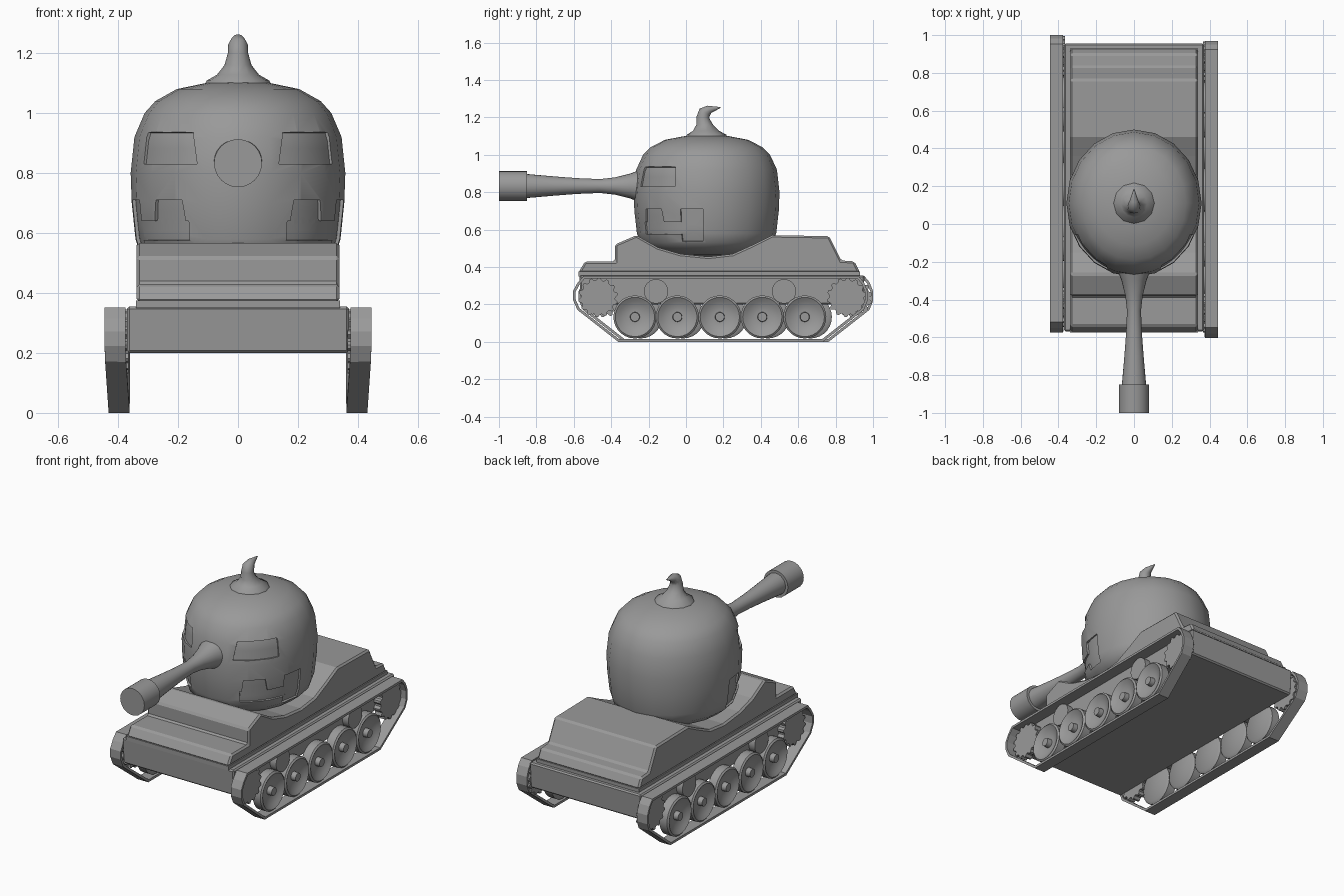
import bpy, bmesh
from math import sin, cos, pi, radians
from mathutils import Vector

cube = bpy.data.objects.get("Cube")
if cube:
    bpy.data.objects.remove(cube, do_unlink=True)

grey = bpy.data.materials.new("plain grey")
grey.use_nodes = True
grey.diffuse_color = (0.32, 0.32, 0.32, 1)
grey.node_tree.nodes["Principled BSDF"].inputs["Base Color"].default_value = grey.diffuse_color


def make(name, verts, faces, smooth=None, fix=True):
    mesh = bpy.data.meshes.new(name)
    mesh.from_pydata(verts, [], faces)
    bm = bmesh.new()
    bm.from_mesh(mesh)
    bmesh.ops.remove_doubles(bm, verts=bm.verts, dist=0.0001)
    if fix:
        bmesh.ops.recalc_face_normals(bm, faces=bm.faces)
    bm.to_mesh(mesh)
    bm.free()
    mesh.materials.append(grey)
    ob = bpy.data.objects.new(name, mesh)
    bpy.context.collection.objects.link(ob)
    if smooth:
        smooth_shade(ob, smooth)
    return ob


def smooth_shade(ob, angle):
    bpy.ops.object.select_all(action="DESELECT")
    ob.select_set(True)
    bpy.context.view_layer.objects.active = ob
    bpy.ops.object.shade_smooth_by_angle(angle=radians(angle))


def loft(name, rings, smooth=None):
    """Skin equal rings of points and cap both ends."""
    n = len(rings[0])
    verts = [p for ring in rings for p in ring]
    faces = [(i * n + j, i * n + (j + 1) % n, (i + 1) * n + (j + 1) % n, (i + 1) * n + j)
             for i in range(len(rings) - 1) for j in range(n)]
    faces += [tuple(range(n)), tuple(range(len(verts) - n, len(verts)))]
    return make(name, verts, faces, smooth)


def lathe(name, centre, axis, profile, n=24, smooth=35):
    """Revolve (distance along axis, radius) pairs around an axis."""
    axis = Vector(axis)
    u = Vector((0, 0, 1))
    v = axis.cross(u)
    c = Vector(centre)
    return loft(name, [[c + axis * d + (u * cos(2 * pi * k / n) + v * sin(2 * pi * k / n)) * r
                        for k in range(n)] for d, r in profile], smooth)


def prism(name, outline, x0, x1, bevel=0):
    ob = loft(name, [[(x, y, z) for y, z in outline] for x in (x0, x1)])
    if bevel:
        mod = ob.modifiers.new("Bevel", "BEVEL")
        mod.width, mod.segments, mod.limit_method = bevel, 1, "ANGLE"
    return ob


# Hull: lower tub, thin lip, and upper deck with a cradle for the turret
prism("lower_hull", [(-0.56, 0.2), (-0.57, 0.355), (0.955, 0.355), (0.945, 0.2)], -0.37, 0.37, 0.008)
prism("hull_lip", [(-0.575, 0.35), (-0.575, 0.375), (0.93, 0.375), (0.93, 0.35)], -0.34, 0.34)
deck = [(-0.575, 0.37), (-0.54, 0.43), (-0.38, 0.43), (-0.38, 0.52), (-0.265, 0.57),
        (-0.15, 0.505), (-0.03, 0.47), (0.12, 0.455), (0.25, 0.47), (0.36, 0.52), (0.46, 0.57),
        (0.765, 0.565), (0.83, 0.435), (0.9, 0.43), (0.93, 0.37)]
prism("upper_hull", deck, -0.338, 0.338, 0.01)

# Turret: a squat gourd, slightly longer than wide
CY, RX, RY, SEG = 0.11, 0.358, 0.39, 20
gourd = [(0.455, 0.05), (0.465, 0.5), (0.49, 0.78), (0.53, 0.91), (0.58, 0.955), (0.7, 0.99),
         (0.8, 1.0), (0.92, 0.965), (1.0, 0.87), (1.04, 0.77), (1.08, 0.57), (1.1, 0.3), (1.11, 0.05)]


def on_gourd(a, z):
    for (z0, r0), (z1, r1) in zip(gourd, gourd[1:]):
        if z0 <= z <= z1:
            r = r0 + (r1 - r0) * (z - z0) / (z1 - z0)
            return (RX * r * sin(a), CY - RY * r * cos(a), z)


turret = loft("gourd_turret", [[on_gourd(2 * pi * k / SEG, z) for k in range(SEG)] for z, r in gourd])


def carve(side, bottom, top, z0, z1):
    """Sink a shallow patch between two angle ranges into the turret."""
    n, rows = 8, 4
    verts = []
    for i in range(rows + 1):
        t = i / rows
        a0, a1 = (b + (c - b) * t for b, c in zip(bottom, top))
        verts += [on_gourd(side * (a0 + (a1 - a0) * j / n), z0 + (z1 - z0) * t) for j in range(n + 1)]
    w = n + 1
    faces = [(i * w + j, i * w + j + 1, (i + 1) * w + j + 1, (i + 1) * w + j)
             for i in range(rows) for j in range(n)]
    cutter = make("face_cutter", verts, faces)
    cutter.hide_render = True
    solid = cutter.modifiers.new("Solidify", "SOLIDIFY")
    solid.thickness, solid.offset = 0.026, 0
    cut = turret.modifiers.new("Cut", "BOOLEAN")
    cut.operation, cut.solver, cut.object = "DIFFERENCE", "EXACT", cutter
    bpy.context.view_layer.objects.active = turret
    bpy.ops.object.modifier_apply(modifier=cut.name)
    bpy.data.objects.remove(cutter, do_unlink=True)


# Carved eyes and toothed mouth corners
for side in (-1, 1):
    carve(side, (0.4, 1.11), (0.46, 1.1), 0.83, 0.937)
    carve(side, (0.53, 0.93), (0.56, 0.89), 0.632, 0.71)
    carve(side, (0.5, 1.25), (0.5, 1.25), 0.575, 0.64)
    carve(side, (1.2, 1.52), (1.2, 1.52), 0.535, 0.71)
smooth_shade(turret, 40)

# Curled stem: (y, z, radius, backward tilt)
stem = [(0.11, 1.095, 0.11, 0), (0.11, 1.108, 0.105, 0), (0.107, 1.128, 0.07, 0), (0.1, 1.16, 0.045, 0),
        (0.09, 1.2, 0.034, 0.1), (0.1, 1.228, 0.033, 0.6), (0.125, 1.243, 0.022, 1.1), (0.185, 1.253, 0.002, 1.4)]
loft("stem", [[(r * cos(k * pi / 6), y + r * sin(k * pi / 6) * cos(t), z - r * sin(k * pi / 6) * sin(t))
               for k in range(12)] for y, z, r, t in stem], 50)

# Flared gun barrel and muzzle
lathe("gun_barrel", (0, 0, 0.833), (0, -1, 0),
      [(0.2, 0.1), (0.25, 0.085), (0.3, 0.066), (0.38, 0.046), (0.46, 0.037), (0.58, 0.042),
       (0.7, 0.051), (0.86, 0.065)])
lathe("muzzle", (0, 0, 0.833), (0, -1, 0), [(0.85, 0.07), (0.85, 0.08), (1.0, 0.08)])

# Running gear: the right-hand track sits slightly further back
belt = [(-0.36, 0.007), (-0.575, 0.175), (-0.597, 0.225), (-0.597, 0.27), (-0.575, 0.31), (-0.545, 0.345),
        (0.92, 0.345), (0.945, 0.315), (0.963, 0.27), (0.963, 0.22), (0.945, 0.175), (0.73, 0.007)]
wheel = [(0.36, 0.1), (0.37, 0.115), (0.42, 0.115), (0.428, 0.105), (0.415, 0.085), (0.4, 0.05),
         (0.4, 0.026), (0.43, 0.024)]
for side, label, dy in ((1, "left", 0), (-1, "right", 0.03)):
    out = (side, 0, 0)

    # Track belt, leaning inward near the ground
    rows = [[(side * (x - 0.014 * (1 - min(1, z / 0.2))), y + dy, z) for y, z in belt] for x in (0.375, 0.445)]
    n = len(belt)
    track = make(label + "_track", rows[0] + rows[1],
                 [(k, (k + 1) % n, n + (k + 1) % n, n + k) for k in range(n)])
    shell = track.modifiers.new("Solidify", "SOLIDIFY")
    shell.thickness, shell.offset, shell.use_even_offset = 0.014, 0, True

    # Road wheels and return rollers
    for i in range(5):
        lathe(f"{label}_road_wheel_{i + 1}", (0, -0.273 + 0.227 * i + dy, 0.133), out, wheel, 28)
    for i, y in enumerate((-0.16, 0.524)):
        lathe(f"{label}_return_roller_{i + 1}", (0, y + dy, 0.27), out, [(0.36, 0.065), (0.41, 0.065)])

    # Toothed sprockets
    for end, y in (("front", -0.47), ("rear", 0.86)):
        teeth = [(y + dy + r * cos(a), 0.238 + r * sin(a)) for k in range(14)
                 for r, a in (((0.106 if s in (1, 2) else 0.092), (k + s / 4) * 2 * pi / 14) for s in range(4))]
        prism(f"{label}_{end}_sprocket", teeth, side * 0.365, side * 0.41)
